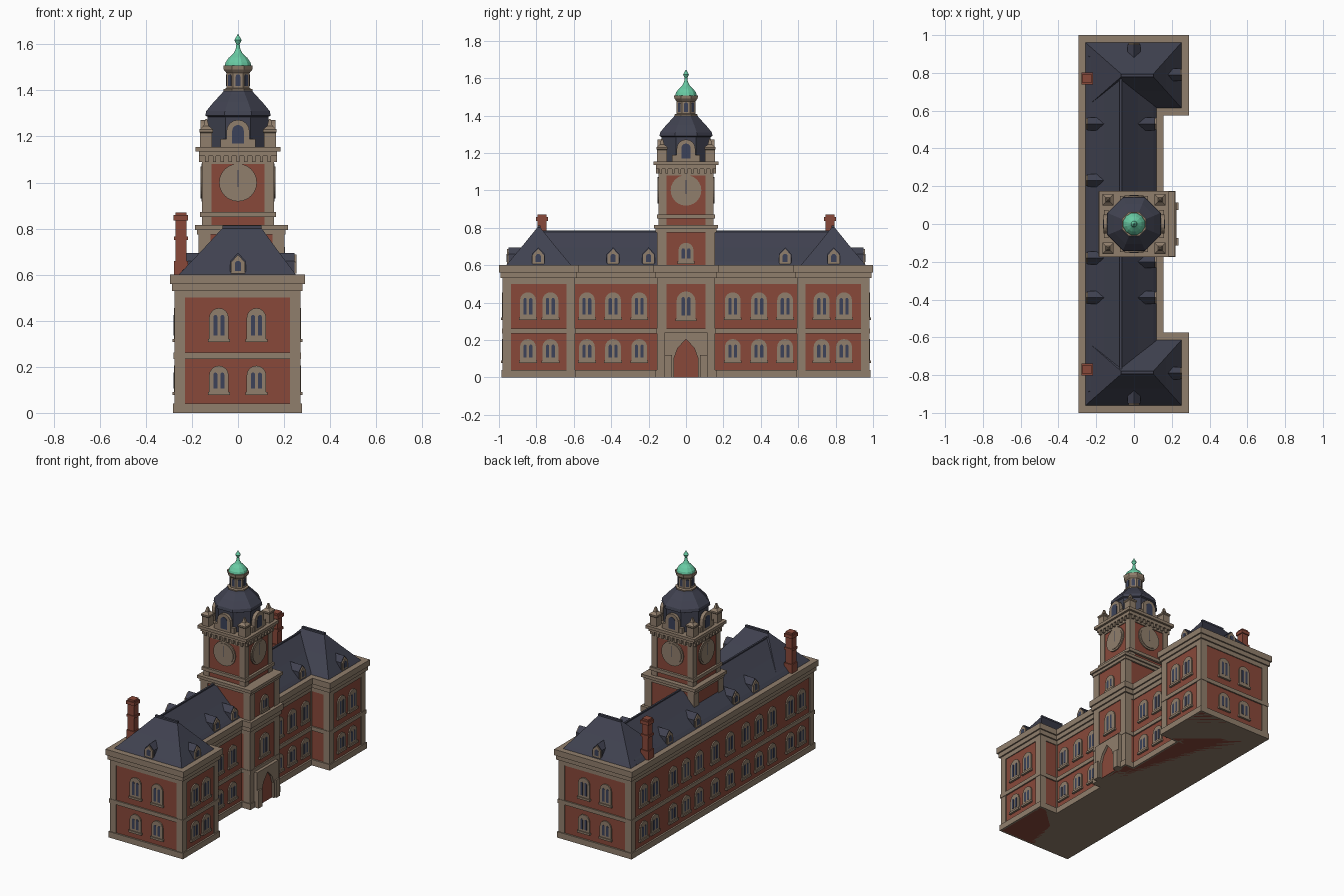
import bpy, bmesh
from math import pi, cos, sin, radians
from mathutils import Matrix, Vector

cube = bpy.data.objects.get("Cube")
if cube:
    bpy.data.objects.remove(cube, do_unlink=True)


def material(name, rgb):
    m = bpy.data.materials.new(name)
    m.use_nodes = True
    m.diffuse_color = (*rgb, 1)
    m.node_tree.nodes["Principled BSDF"].inputs["Base Color"].default_value = (*rgb, 1)
    return m


BRICK = material("red brick", (0.25, 0.066, 0.042))
STONE = material("tan stone", (0.28, 0.21, 0.15))
SLATE = material("dark slate", (0.052, 0.055, 0.082))
COPPER = material("green copper", (0.14, 0.6, 0.37))
GLASS = material("dark blue glass", (0.045, 0.055, 0.10))

parts = {}


def mesh(name, mat):
    return parts.setdefault(name, (bmesh.new(), mat))[0]


def loft(bm, rings):
    """Skin a stack of equal-length point rings and cap both ends."""
    loops = [[bm.verts.new(p) for p in r] for r in rings]
    n = len(loops[0])
    for a, b in zip(loops, loops[1:]):
        for i in range(n):
            j = (i + 1) % n
            bm.faces.new((a[i], a[j], b[j], b[i]))
    bm.faces.new(loops[0][::-1])
    bm.faces.new(loops[-1])


def box(bm, lo, hi):
    x0, y0, z0 = lo
    x1, y1, z1 = hi
    loft(bm, [[(x0, y0, z), (x1, y0, z), (x1, y1, z), (x0, y1, z)] for z in (z0, z1)])


def plate(bm, pts, origin, angle, out, back=0.01):
    """Extrude a (across, up) profile on a wall that faces the given angle."""
    m = Matrix.Translation(origin) @ Matrix.Rotation(radians(angle), 4, 'Z')
    loft(bm, [[m @ Vector((u, -d, v)) for u, v in pts] for d in (-back, out)])


def arch(w, z0, z1, u=0, pointed=1.0):
    """Arched outline from the right foot over the top to the left foot."""
    r = w / 2
    rise = r * pointed
    top = [(u + r * cos(a * pi / 8), z1 - rise + rise * sin(a * pi / 8)) for a in range(9)]
    return [(u + r, z0)] + top + [(u - r, z0)]


def rect(u0, u1, v0, v1):
    return [(u0, v0), (u1, v0), (u1, v1), (u0, v1)]


def band(bm, outline, d, z0, z1):
    """Extrude an outline grown by d; each point carries its outward corner signs."""
    loft(bm, [[(x + sx * d, y + sy * d, z) for x, y, sx, sy in outline] for z in (z0, z1)])


def turned(bm, profile, n):
    """Stack regular n-gons, given by (apothem, height)."""
    k = 1 / cos(pi / n)
    loft(bm, [[(r * k * cos((2 * i + 1) * pi / n), r * k * sin((2 * i + 1) * pi / n), z)
               for i in range(n)] for r, z in profile])


def block(x0, x1, y):
    return [(x0, -y, -1, -1), (x1, -y, 1, -1), (x1, y, 1, 1), (x0, y, -1, 1)]


def quoins(bm, outline, w, z0, z1):
    for x, y, sx, sy in outline:
        xs = sorted((x + sx * 0.006, x - sx * w))
        ys = sorted((y + sy * 0.006, y - sy * w))
        box(bm, (xs[0], ys[0], z0), (xs[1], ys[1], z1))


# Footprints: the long hall with two end wings, and the tower stages
BACK, HALL, WING, END, INNER = -0.27, 0.13, 0.265, 0.975, 0.6
hall = [(BACK, -END, -1, -1), (WING, -END, 1, -1), (WING, -INNER, 1, 1), (HALL, -INNER, 1, 1),
        (HALL, INNER, 1, -1), (WING, INNER, 1, -1), (WING, END, 1, 1), (BACK, END, -1, 1)]
TF = 0.195
lower = block(-0.165, TF, 0.15)
upper = block(-0.15, 0.15, 0.14)

# Walls and stone courses of hall and lower tower
walls, trim = mesh("hall_walls", BRICK), mesh("stone_courses", STONE)
band(walls, hall, 0, 0, 0.56)
band(mesh("lower_tower_walls", BRICK), lower, 0, 0, 0.8)
for outline in (hall, lower):
    for d, z0, z1 in ((0.012, 0, 0.04), (0.009, 0.235, 0.262), (0.006, 0.5, 0.532),
                      (0.016, 0.53, 0.56), (0.025, 0.56, 0.6)):
        band(trim, outline, d, z0, z1)
quoins(mesh("hall_quoins", STONE), hall, 0.04, 0, 0.54)
quoins(mesh("lower_tower_quoins", STONE), lower, 0.045, 0, 0.79)


# Arched windows with sills, mullions and paired panes
def window(origin, angle, z0, z1, w=0.085):
    plate(mesh("window_surrounds", STONE), arch(w, z0, z1), origin, angle, 0.008)
    plate(mesh("window_sills", STONE), rect(-w * 0.56, w * 0.56, z0 - 0.008, z0 + 0.006), origin, angle, 0.014)
    for s in (-1, 1):
        plate(mesh("window_panes", GLASS), arch(0.017, z0 + 0.02, z1 - 0.03, s * 0.015), origin, angle, 0.0095)


wing_ys = [s * y for s in (-1, 1) for y in (0.725, 0.845)]
hall_ys = [s * y for s in (-1, 1) for y in (0.25, 0.39, 0.53)]
for z0, z1 in ((0.315, 0.455), (0.085, 0.205)):
    for y in wing_ys:
        window((WING, y, 0), 90, z0, z1)
    for y in hall_ys:
        window((HALL, y, 0), 90, z0, z1)
    for y in wing_ys + hall_ys + [-0.08, 0.08]:
        window((BACK, y, 0), -90, z0, z1)
    for x in (-0.083, 0.08):
        window((x, -END, 0), 0, z0, z1)
        window((x, END, 0), 180, z0, z1)
window((TF, 0, 0), 90, 0.31, 0.46, 0.1)
window((TF, 0, 0), 90, 0.615, 0.72, 0.08)

# Entrance porch with a pointed opening and red door
opening = [(0.065, 0), (0.065, 0.1), (0.045, 0.155), (0, 0.205), (-0.045, 0.155), (-0.065, 0.1), (-0.065, 0)]
plate(mesh("entrance_porch", STONE), [(-0.115, 0), (-0.115, 0.24), (0.115, 0.24), (0.115, 0)] + opening,
      (TF, 0, 0), 90, 0.03)
plate(mesh("entrance_door", BRICK), opening, (TF, 0, 0), 90, 0.014)
for s in (-1, 1):
    plate(mesh("porch_buttresses", STONE), rect(s * 0.095 - 0.02, s * 0.095 + 0.02, 0, 0.12), (TF, 0, 0), 90, 0.04)


# Hipped slate roofs
def hip(bm, x0, x1, y0, y1, rx0, rx1, ry0, ry1, top):
    def ring(t, z):
        mix = lambda a, b: a + (b - a) * t
        a, b, c, d = mix(x0, rx0), mix(x1, rx1), mix(y0, ry0), mix(y1, ry1)
        return [(a, c, z), (b, c, z), (b, d, z), (a, d, z)]
    loft(bm, [ring(0, 0.595), ring(0.12, 0.62), ring(0.55, 0.6 + (top - 0.6) * 0.53), ring(1, top)])


hip(mesh("hall_roof", SLATE), -0.262, 0.125, -0.9, 0.9, -0.074, -0.066, -0.8, 0.8, 0.78)
box(mesh("ridge_cap", SLATE), (-0.076, -0.79, 0.77), (-0.064, 0.79, 0.786))
for s in (-1, 1):
    ys = sorted((s * 0.61, s * 0.965))
    hip(mesh("wing_roofs", SLATE), -0.262, 0.255, *ys, -0.065, 0.1, s * 0.787 - 0.005, s * 0.787 + 0.005, 0.805)
    box(mesh("wing_ridge_caps", SLATE), (-0.068, s * 0.787 - 0.008, 0.798), (0.103, s * 0.787 + 0.008, 0.813))


# Small gabled dormers
def dormer(x, y, angle):
    gable = lambda w, h: [(-w, 0), (w, 0), (w, h * 0.6), (0, h), (-w, h * 0.6)]
    o = (x, y, 0.605)
    plate(mesh("dormer_roofs", SLATE), gable(0.034, 0.09), o, angle, 0, 0.1)
    plate(mesh("dormer_fronts", STONE), gable(0.03, 0.082), o, angle, 0.008)
    plate(mesh("dormer_panes", GLASS), arch(0.028, 0.012, 0.055), o, angle, 0.0095)


for s in (-1, 1):
    dormer(0.245, s * 0.79, 90)
    dormer(0, s * 0.95, 0 if s < 0 else 180)
for y in (0.53, -0.2, -0.39):
    dormer(0.11, y, 90)
for y in (0.53, 0.23, -0.18, -0.39):
    dormer(-0.245, y, -90)

# Brick chimneys on the back eaves
for s in (-1, 1):
    y = s * 0.77
    for r, z0, z1 in ((0.024, 0.58, 0.87), (0.03, 0.58, 0.66), (0.03, 0.75, 0.765), (0.031, 0.835, 0.858)):
        box(mesh("chimneys", BRICK), (-0.248 - r, y - r, z0), (-0.248 + r, y + r, z1))

# Clock stage of the tower
ledges = mesh("tower_ledges", STONE)
band(ledges, lower, 0.012, 0.775, 0.795)
band(ledges, lower, 0.022, 0.795, 0.815)
band(mesh("clock_stage_walls", BRICK), upper, 0, 0.78, 1.11)
quoins(mesh("clock_stage_quoins", STONE), upper, 0.035, 0.8, 1.11)
for d, z0, z1 in ((0.016, 0.85, 0.872), (0.006, 1.08, 1.12), (0.02, 1.115, 1.135), (0.034, 1.135, 1.155)):
    band(ledges, upper, d, z0, z1)

# Clock faces, brackets and arched gable windows on all four sides
disc = lambda r: [(r * cos(i * pi / 12), r * sin(i * pi / 12)) for i in range(24)]
for angle, x, y in ((0, 0, -0.14), (90, 0.15, 0), (180, 0, 0.14), (-90, -0.15, 0)):
    o = (x, y, 1)
    plate(mesh("clock_rims", STONE), disc(0.082), o, angle, 0.008)
    plate(mesh("clock_dials", STONE), disc(0.07), o, angle, 0.012)
    plate(mesh("clock_hands", SLATE), rect(-0.002, 0.002, -0.02, 0.055), o, angle, 0.0135)
    for i in range(-4, 5):
        plate(mesh("cornice_brackets", STONE), rect(i * 0.034 - 0.007, i * 0.034 + 0.007, 0.09, 0.125), o, angle, 0.02)
    plate(mesh("gable_backs", SLATE), arch(0.085, 0.15, 0.26), o, angle, 0, 0.06)
    plate(mesh("gable_windows", STONE), arch(0.1, 0.15, 0.272), o, angle, 0.012, 0.012)
    plate(mesh("gable_windows", STONE), rect(-0.075, 0.075, 0.15, 0.19), o, angle, 0.008, 0.015)
    plate(mesh("gable_panes", GLASS), arch(0.05, 0.17, 0.25), o, angle, 0.0135)

# Corner piers with pointed caps
for sx in (-1, 1):
    for sy in (-1, 1):
        x, y = sx * 0.138, sy * 0.128
        loft(mesh("corner_piers", STONE),
             [[(x + a * r, y + b * r, z) for a, b in ((-1, -1), (1, -1), (1, 1), (-1, 1))]
              for r, z in ((0.026, 1.15), (0.026, 1.215), (0.03, 1.22), (0.03, 1.23), (0.012, 1.245), (0.004, 1.275))])

# Octagonal slate dome, lantern and copper cap
turned(mesh("slate_dome", SLATE), [(0.132, 1.15), (0.132, 1.285), (0.142, 1.29), (0.138, 1.31),
                                   (0.105, 1.35), (0.072, 1.385), (0.06, 1.4)], 8)
turned(mesh("lantern", STONE), [(0.062, 1.39), (0.062, 1.405), (0.05, 1.41), (0.05, 1.475),
                                (0.062, 1.49), (0.064, 1.508)], 8)
for i in range(8):
    a = i * pi / 4
    plate(mesh("lantern_panes", GLASS), arch(0.02, 1.42, 1.47), (0.05 * sin(a), -0.05 * cos(a), 0), i * 45, 0.002)
turned(mesh("copper_cap", COPPER), [(0.058, 1.505), (0.054, 1.522), (0.04, 1.542), (0.02, 1.56), (0.01, 1.58),
                                    (0.007, 1.6), (0.016, 1.618), (0.009, 1.63), (0.001, 1.645)], 12)

# Turn every collected part into an object
for name, (bm, mat) in parts.items():
    bmesh.ops.recalc_face_normals(bm, faces=bm.faces)
    data = bpy.data.meshes.new(name)
    bm.to_mesh(data)
    bm.free()
    data.materials.append(mat)
    bpy.context.collection.objects.link(bpy.data.objects.new(name, data))
